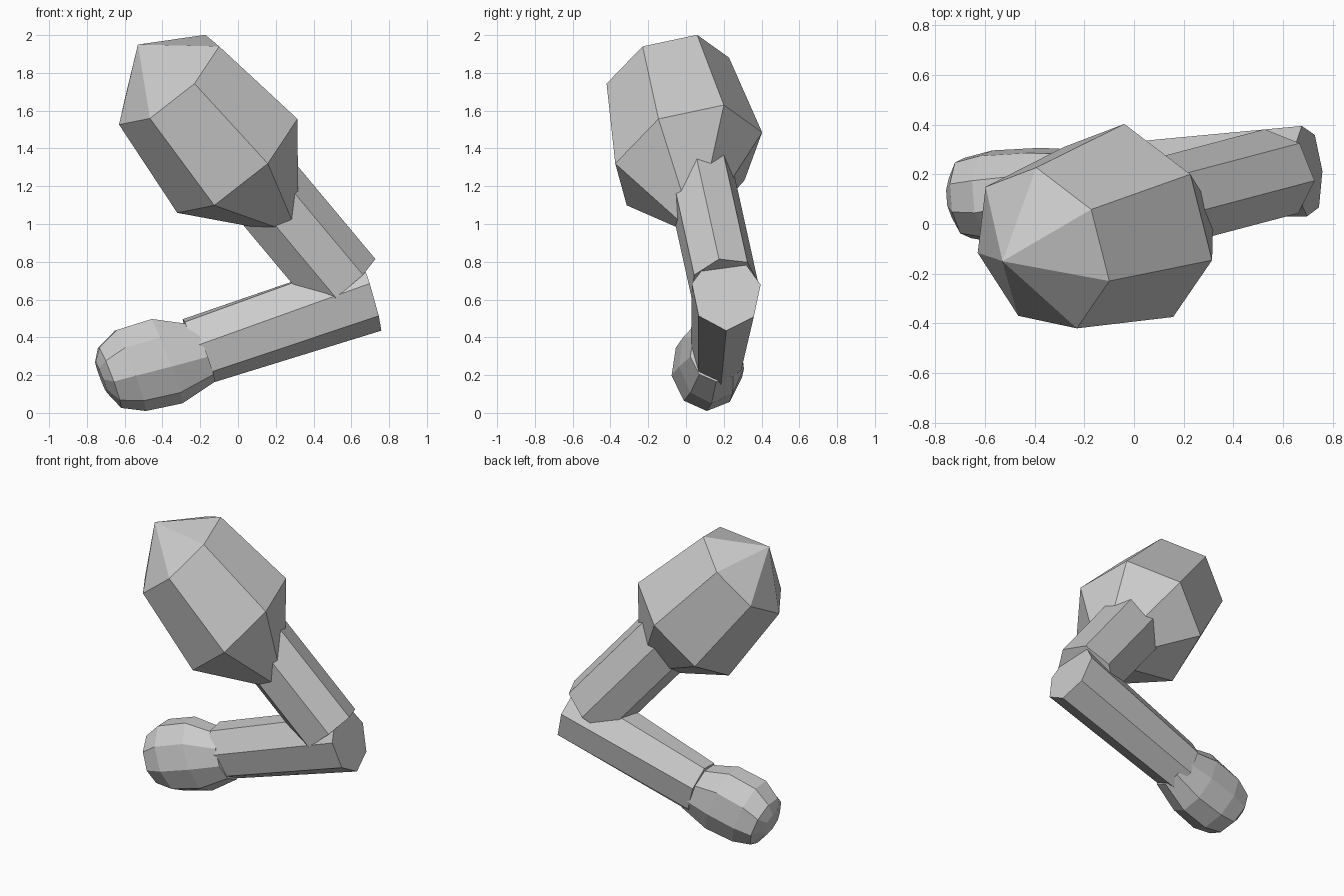
import bpy, bmesh
from math import sin, cos, radians, pi
from mathutils import Vector

if "Cube" in bpy.data.objects:
    bpy.data.objects.remove(bpy.data.objects["Cube"])


def loft(name, axis, first, sides, rings, start=0):
    """Rings: (centre, radius along first, radius across, extra twist in degrees)."""
    n = Vector(axis).normalized()
    w = Vector(first)
    w = (w - n * w.dot(n)).normalized()
    v = n.cross(w)
    bm = bmesh.new()
    loops = []
    for centre, a, b, twist in rings:
        c = Vector(centre)
        loop = []
        if a == 0:
            loop = [bm.verts.new(c)] * sides
        else:
            for i in range(sides):
                t = 2 * pi * i / sides + radians(start + twist)
                loop.append(bm.verts.new(c + w * a * cos(t) + v * b * sin(t)))
        loops.append(loop)
    for p, q in zip(loops, loops[1:]):
        for i in range(sides):
            j = (i + 1) % sides
            corners = list(dict.fromkeys((p[i], p[j], q[j], q[i])))
            bm.faces.new(corners)
    for loop, (_, a, _, _) in ((loops[0], rings[0]), (loops[-1], rings[-1])):
        if a:
            bm.faces.new(loop)
    bmesh.ops.recalc_face_normals(bm, faces=bm.faces)
    mesh = bpy.data.meshes.new(name)
    bm.to_mesh(mesh)
    bm.free()
    obj = bpy.data.objects.new(name, mesh)
    bpy.context.collection.objects.link(obj)
    return obj


# Shoulder: seven-sided bulb with pointed ends
loft("shoulder", (.625, .31, -.715), (.2, .16, .24), 7, [
    ((-.53, -.15, 1.95), 0, 0, 0),
    ((-.37, -.10, 1.76), .35, .35, 0),
    ((-.01, .01, 1.34), .42, .42, 0),
    ((.32, .05, .94), 0, 0, 0)])

# Upper arm: slightly flattened seven-sided tube
loft("upper_arm", (.633, .168, -.757), (.767, 0, .642), 7, [
    ((.053, .066, 1.286), .217, .185, 0),
    ((.56, .20, .68), .217, .185, 0)], start=8)

# Forearm: tapered tube from the elbow to the wrist
loft("forearm", (-.955, -.06, -.28), (.28, 0, -.955), 7, [
    ((.70, .213, .637), .21, .187, 0),
    ((-.24, .17, .325), .19, .145, -6)])

# Hand: rounded fist
loft("hand", (-.93, -.08, -.35), (-.34, 0, .94), 9, [
    ((-.18, .16, .32), .165, .14, 0),
    ((-.38, .135, .28), .245, .175, 0),
    ((-.57, .11, .23), .235, .19, 0),
    ((-.68, .105, .19), .175, .165, 0),
    ((-.725, .105, .19), .09, .09, 0)], start=20)
